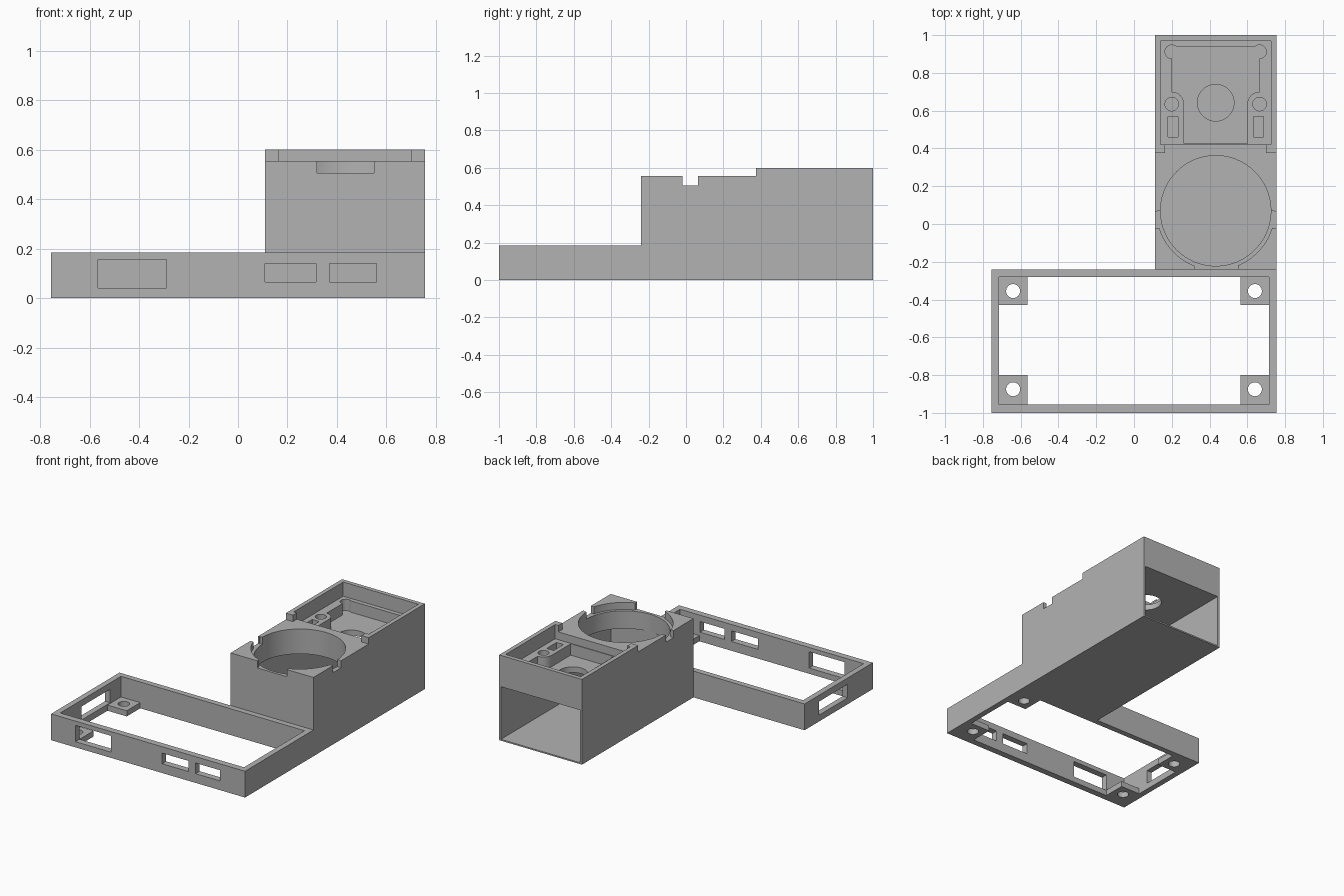
import bpy, bmesh
from math import pi, cos, sin, radians

old = bpy.data.objects.get("Cube")
if old:
    bpy.data.objects.remove(old, do_unlink=True)

grey = bpy.data.materials.new("plain grey")
grey.use_nodes = True
colour = (0.45, 0.45, 0.45, 1)
grey.diffuse_color = colour
grey.node_tree.nodes["Principled BSDF"].inputs["Base Color"].default_value = colour


def prism(name, points, z0, z1):
    """Extrude a plan outline from z0 to z1."""
    bm = bmesh.new()
    face = bm.faces.new([bm.verts.new((x, y, z0)) for x, y in points])
    top = bmesh.ops.extrude_face_region(bm, geom=[face])["geom"]
    bmesh.ops.translate(bm, vec=(0, 0, z1 - z0),
                        verts=[v for v in top if isinstance(v, bmesh.types.BMVert)])
    bmesh.ops.recalc_face_normals(bm, faces=bm.faces)
    mesh = bpy.data.meshes.new(name)
    bm.to_mesh(mesh)
    bm.free()
    mesh.materials.append(grey)
    ob = bpy.data.objects.new(name, mesh)
    bpy.context.collection.objects.link(ob)
    return ob


def block(name, x0, x1, y0, y1, z0, z1):
    return prism(name, [(x0, y0), (x1, y0), (x1, y1), (x0, y1)], z0, z1)


def arc(cx, cy, r, a0, a1, n):
    return [(cx + r * cos(a0 + (a1 - a0) * i / n),
             cy + r * sin(a0 + (a1 - a0) * i / n)) for i in range(n + 1)]


def cylinder(name, cx, cy, r, z0, z1, n=48):
    return prism(name, arc(cx, cy, r, 0, 2 * pi, n)[:-1], z0, z1)


def combine(target, other, operation="DIFFERENCE"):
    """Apply a boolean and discard the helper."""
    mod = target.modifiers.new("cut", "BOOLEAN")
    mod.operation, mod.solver, mod.object = operation, "EXACT", other
    bpy.ops.object.select_all(action="DESELECT")
    bpy.context.view_layer.objects.active = target
    target.select_set(True)
    bpy.ops.object.modifier_apply(modifier=mod.name)
    bpy.data.objects.remove(other, do_unlink=True)


# Open tray frame
W, BACK = 0.755, -0.24
tray = block("tray_frame", -W, W, -1, BACK, 0, 0.185)
combine(tray, block("opening", -0.715, 0.715, -0.955, -0.28, -0.1, 0.3))

# Port windows in the front and right walls
for x0, x1, z0, z1 in [(-0.565, -0.29, 0.04, 0.155),
                       (0.11, 0.315, 0.065, 0.14), (0.37, 0.56, 0.065, 0.14)]:
    combine(tray, block("port", x0, x1, -1.1, -0.9, z0, z1))
combine(tray, block("side_port", -0.85, -0.68, -0.72, -0.4, 0.045, 0.14))

# Corner mounting tabs with screw holes
for sx in (-1, 1):
    for cy, y0, y1 in ((-0.355, -0.43, -0.27), (-0.875, -0.965, -0.8)):
        x0, x1 = sorted((sx * 0.565, sx * 0.725))
        tab = block("mounting_tab", x0, x1, y0, y1, 0, 0.04)
        combine(tab, cylinder("screw", sx * 0.64, cy, 0.037, -0.1, 0.2, 32))
        combine(tray, tab, "UNION")

# Tall housing with a lower front deck
CX, CY = 0.4325, 0.07
housing = block("housing", 0.11, W, BACK, 1, 0, 0.6)
combine(housing, block("deck", 0, 0.9, -0.4, 0.375, 0.555, 0.8))

# Hollow duct, open at the back
combine(housing, block("duct", 0.125, 0.74, -0.225, 1.1, 0.01, 0.38))

# Round seat, its stepped front ring and the notches
combine(housing, cylinder("seat", CX, CY, 0.292, 0.3, 0.8, 96))
combine(housing, prism("ring", arc(CX, CY, 0.312, pi, 2 * pi, 48), 0.505, 0.8))
combine(housing, block("side_notch", 0, 0.9, -0.02, 0.065, 0.505, 0.8))
combine(housing, block("front_notch", 0.32, 0.55, -0.4, -0.1, 0.505, 0.8))

# Rear recess with a front gap
combine(housing, block("recess", 0.14, 0.725, 0.42, 0.97, 0.5, 0.8))
combine(housing, block("gap", 0.165, 0.7, 0.3, 0.5, 0.555, 0.8))

# Deep pocket leaving two rounded screw islands
left = [(0.265, 0.425)] + arc(0.2, 0.635, 0.065, 0, pi / 2, 10) + [(0.2, 0.94)]
right = [(2 * CX - x, y) for x, y in reversed(left)]
combine(housing, prism("pocket", left + right, 0.42, 0.8))

# Corner reliefs, island screw holes and slots
for s in (-1, 1):
    x = CX + s * 0.2325
    combine(housing, cylinder("relief", x, 0.912, 0.036, 0.42, 0.8, 32))
    combine(housing, cylinder("screw", x, 0.635, 0.036, 0.42, 0.8, 32))
    xs = CX + s * 0.226
    combine(housing, block("slot", xs - 0.027, xs + 0.027, 0.46, 0.57, 0.42, 0.8))

# Centre hole into the duct
combine(housing, cylinder("hole", CX, 0.642, 0.097, 0.3, 0.8))

# Smooth the round walls, keep the edges crisp
for ob in (tray, housing):
    bpy.ops.object.select_all(action="DESELECT")
    bpy.context.view_layer.objects.active = ob
    ob.select_set(True)
    bpy.ops.object.shade_smooth_by_angle(angle=radians(30))
